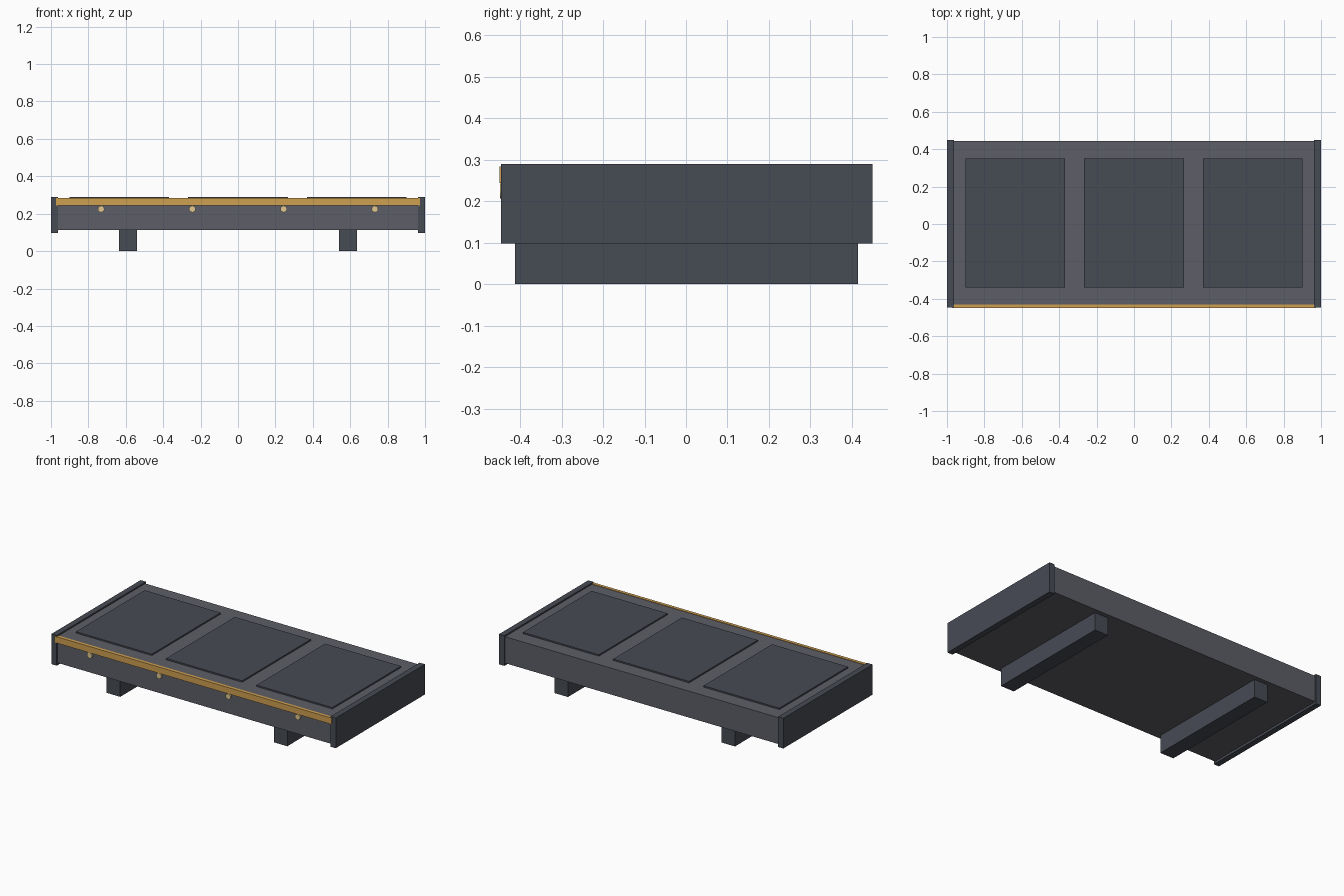
import bpy, math

if "Cube" in bpy.data.objects:
    bpy.data.objects.remove(bpy.data.objects["Cube"])


def material(name, rgb):
    m = bpy.data.materials.new(name)
    m.diffuse_color = (*rgb, 1)
    m.use_nodes = True
    m.node_tree.nodes["Principled BSDF"].inputs["Base Color"].default_value = m.diffuse_color
    return m


frame_grey = material("frame_grey", (0.11, 0.112, 0.135))
dark_grey = material("dark_grey", (0.062, 0.07, 0.088))
gold = material("gold", (0.62, 0.35, 0.08))
cream = material("cream", (0.75, 0.58, 0.28))


def box(name, x, y, z, mat):
    """Box from (min, max) ranges on each axis."""
    bpy.ops.mesh.primitive_cube_add(size=1, location=[(a + b) / 2 for a, b in (x, y, z)])
    ob = bpy.context.object
    ob.name = name
    ob.scale = [b - a for a, b in (x, y, z)]
    bpy.ops.object.transform_apply(location=False, rotation=False, scale=True)
    ob.data.materials.append(mat)
    return ob


# Main slab
box("deck", (-0.97, 0.97), (-0.438, 0.443), (0.113, 0.281), frame_grey)

# End caps and the two skids underneath, mirrored left and right
for side, s in (("left", -1), ("right", 1)):
    box(side + "_end_cap", sorted((s * 0.963, s)), (-0.446, 0.45), (0.098, 0.29), dark_grey)
    box(side + "_skid", sorted((s * 0.54, s * 0.635)), (-0.412, 0.415), (0, 0.12), dark_grey)

# Three raised panels on top
for i in range(3):
    cx = (i - 1) * 0.635
    box(f"top_panel_{i + 1}", (cx - 0.267, cx + 0.267), (-0.34, 0.35), (0.275, 0.29), dark_grey)

# Trim strip along the front edge
box("front_trim", (-0.972, 0.972), (-0.45, -0.43), (0.244, 0.284), gold)

# Row of round studs below the trim
for i in range(4):
    bpy.ops.mesh.primitive_cylinder_add(
        vertices=12, radius=0.018, depth=0.018,
        location=((i - 1.5) * 0.488, -0.439, 0.225), rotation=(math.pi / 2, 0, 0))
    stud = bpy.context.object
    stud.name = f"front_stud_{i + 1}"
    stud.data.materials.append(cream)
    bpy.ops.object.shade_smooth_by_angle(angle=math.radians(35))
